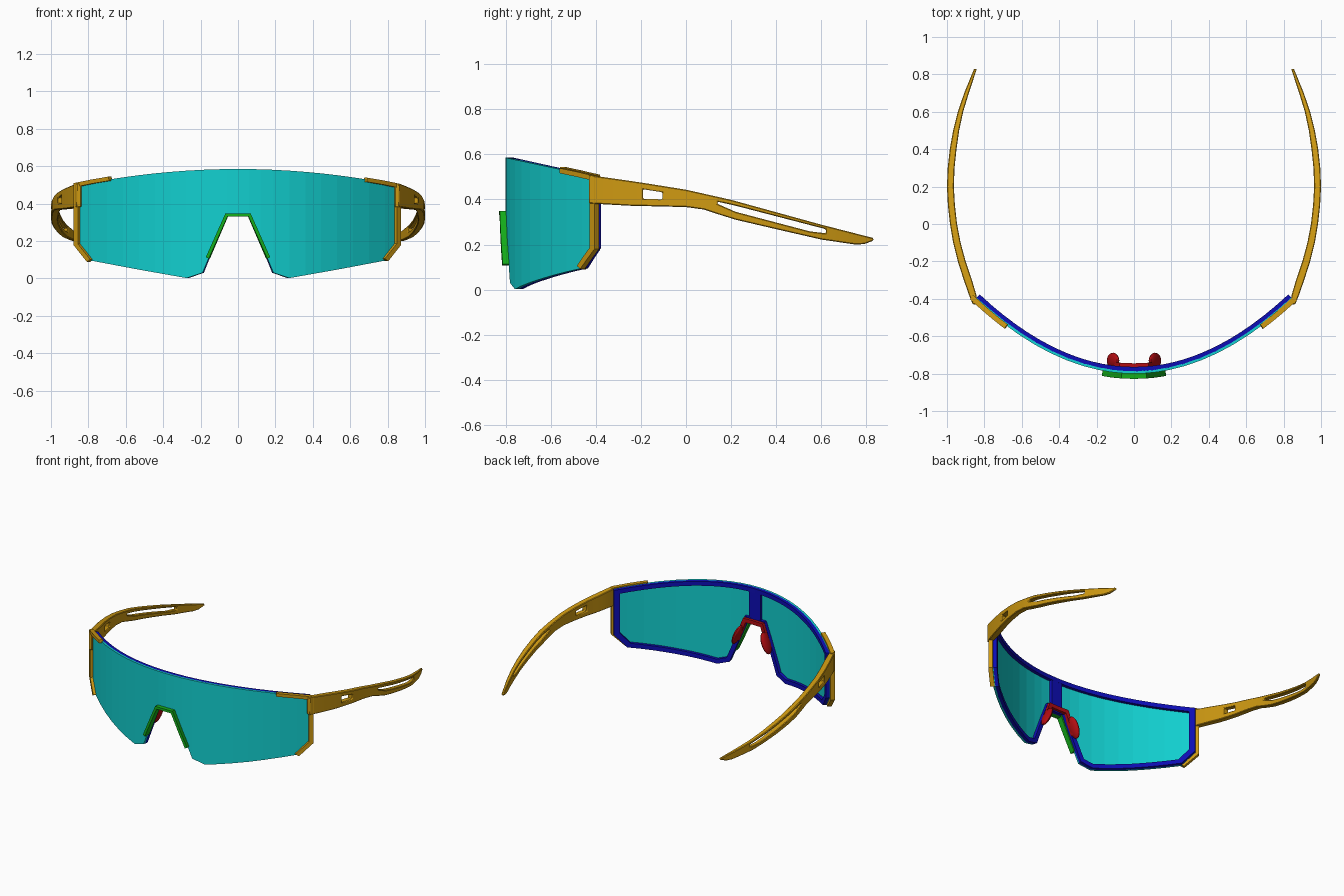
import bpy, bmesh, math
from mathutils import Vector, Matrix

cube = bpy.data.objects.get("Cube")
if cube:
    bpy.data.objects.remove(cube)


def material(name, r, g, b):
    m = bpy.data.materials.new(name)
    m.use_nodes = True
    m.diffuse_color = (r, g, b, 1)
    m.node_tree.nodes["Principled BSDF"].inputs["Base Color"].default_value = (r, g, b, 1)
    return m


CYAN = material("cyan_lens", 0.006, 0.63, 0.63)
BLUE = material("blue_rim", 0.004, 0.004, 0.46)
GOLD = material("gold_frame", 0.62, 0.32, 0.006)
GREEN = material("green_trim", 0.007, 0.42, 0.01)
RED = material("red_pads", 0.45, 0.004, 0.006)


def finish(name, bm, mat, smooth=False):
    bmesh.ops.recalc_face_normals(bm, faces=bm.faces)
    mesh = bpy.data.meshes.new(name)
    bm.to_mesh(mesh)
    bm.free()
    mesh.materials.append(mat)
    ob = bpy.data.objects.new(name, mesh)
    bpy.context.collection.objects.link(ob)
    if smooth:
        bpy.ops.object.select_all(action="DESELECT")
        ob.select_set(True)
        bpy.context.view_layer.objects.active = ob
        bpy.ops.object.shade_smooth_by_angle(angle=math.radians(30))
    return ob


def shell(name, front, back, faces, mat, smooth=False):
    """Closed slab between two matching sheets of points."""
    n = len(front)
    bm = bmesh.new()
    vs = [bm.verts.new(p) for p in front + back]
    edges = {(f[i - 1], f[i]) for f in faces for i in range(len(f))}
    quads = [(b, a, a + n, b + n) for a, b in edges if (b, a) not in edges]
    for f in faces + [[i + n for i in reversed(f)] for f in faces] + quads:
        bm.faces.new([vs[i] for i in f])
    loose = [v for v in bm.verts if not v.link_faces]
    bmesh.ops.delete(bm, geom=loose, context="VERTS")
    return finish(name, bm, mat, smooth)


def lerp(table, t):
    for (a, p), (b, q) in zip(table, table[1:]):
        if t <= b:
            return p + (q - p) * max(0, t - a) / (b - a)
    return table[-1][1]


def place(x, z, d):
    """Point on the curved front, d inward along its normal."""
    s = 1.1 * x
    k = d / math.hypot(1, s)
    return (x - s * k, -0.8 + 0.55 * x * x + k, z)


def dense(path, closed, step=0.07):
    out = []
    ends = path[1:] + path[:1] if closed else path[1:]
    for a, b in zip(path, ends):
        a, b = Vector(a), Vector(b)
        k = max(1, math.ceil((b - a).length / step))
        out += [a.lerp(b, i / k) for i in range(k)]
    return out if closed else out + [Vector(path[-1])]


def band(name, path, lo, hi, d0, d1, mat, closed=False):
    """Strip along a path on the front; lo and hi are offsets to its left."""
    pts = dense(path, closed)
    n = len(pts)
    sheet = []
    for i, p in enumerate(pts):
        prev = pts[i - 1] if closed or i else None
        nxt = pts[(i + 1) % n] if closed or i < n - 1 else None
        t1 = (p - prev).normalized() if prev else (nxt - p).normalized()
        t2 = (nxt - p).normalized() if nxt else t1
        side = Vector((-t1.y - t2.y, t1.x + t2.x)) / (1 + t1.dot(t2))
        sheet += [p + side * lo, p + side * hi]
    faces = []
    for i in range(n if closed else n - 1):
        j = (i + 1) % n
        faces.append([2 * i, 2 * j, 2 * j + 1, 2 * i + 1])
    return shell(name, [place(*p, d0) for p in sheet],
                 [place(*p, d1) for p in sheet], faces, mat)


def top_z(x):
    return 0.585 - 0.118 * x * x


# Lens: vertical columns between the arched top and the notched bottom
bottom = [(0, 0.343), (0.06, 0.343), (0.19, 0.03), (0.275, 0.002),
          (0.53, 0.047), (0.785, 0.095), (0.85, 0.185)]
half = sorted({x for x, z in bottom} | {0.12, 0.36, 0.445, 0.615, 0.7})
xs = [-x for x in reversed(half[1:])] + half
sheet = [(x, z) for x in xs for z in (lerp(bottom, abs(x)), top_z(x))]
faces = [[2 * i, 2 * i + 2, 2 * i + 3, 2 * i + 1] for i in range(len(xs) - 1)]
shell("lens", [place(*p, 0) for p in sheet], [place(*p, 0.014) for p in sheet],
      faces, CYAN)

# Inner rim around the lens, with the centre strip
right = [(x, top_z(x)) for x in half] + bottom[:0:-1]
left = [(-x, z) for x, z in reversed(right) if x > 0]
outline = right + [(0, 0.343)] + left
band("inner_rim", outline, -0.03, 0.0, 0.012, 0.036, BLUE, closed=True)
band("centre_strip", [(0, 0.33), (0, 0.58)], -0.045, 0.045, 0.012, 0.035, BLUE)

# Nose trim on the front of the notch
notch = [(-0.16, 0.11), (-0.06, 0.34), (0.06, 0.34), (0.16, 0.11)]
band("nose_trim", notch, -0.009, 0.008, -0.028, 0.014, GREEN)

# Nose bridge and pads behind the notch
saddle = [(-0.125, 0.2), (-0.066, 0.345), (0.066, 0.345), (0.125, 0.2)]
band("nose_bridge", saddle, -0.006, 0.022, 0.03, 0.055, RED)
for s, side in ((1, "left"), (-1, "right")):
    bm = bmesh.new()
    bmesh.ops.create_uvsphere(bm, u_segments=16, v_segments=10, radius=1)
    tilt = Matrix.Rotation(-s * 0.38, 4, "Y")
    bm.transform(Matrix.Translation((s * 0.112, -0.73, 0.245)) @ tilt
                 @ Matrix.Diagonal((0.02, 0.042, 0.075, 1)))
    finish(side + "_nose_pad", bm, RED, True)

# Temples: a curved sheet of three rows with two open windows
outer_x = [(-0.43, 0.862), (-0.38, 0.882), (-0.3, 0.91), (-0.2, 0.942), (-0.1, 0.967),
           (0, 0.984), (0.1, 0.995), (0.2, 1.0), (0.3, 0.996), (0.4, 0.985),
           (0.5, 0.967), (0.6, 0.942), (0.7, 0.908), (0.83, 0.855)]
thick = [(-0.43, 0.025), (-0.36, 0.045), (0, 0.038), (0.4, 0.036), (0.7, 0.025), (0.83, 0.015)]
upper = [(-0.43, 0.508), (-0.2, 0.475), (0, 0.443), (0.2, 0.398), (0.6, 0.288), (0.83, 0.229)]
hole_top = [(-0.43, 0.465), (-0.19, 0.445), (-0.105, 0.432), (0.14, 0.39),
            (0.22, 0.372), (0.62, 0.268), (0.83, 0.225)]
hole_low = [(-0.43, 0.41), (-0.19, 0.403), (-0.105, 0.4), (0.14, 0.38),
            (0.22, 0.345), (0.55, 0.258), (0.62, 0.25), (0.83, 0.221)]
lower = [(-0.43, 0.382), (-0.25, 0.372), (0, 0.366), (0.08, 0.355), (0.14, 0.335),
         (0.22, 0.31), (0.4, 0.268), (0.6, 0.222), (0.75, 0.2), (0.79, 0.202), (0.83, 0.217)]
rows = (lower, hole_low, hole_top, upper)
ys = sorted({y for t in rows + (outer_x,) for y, v in t})
for s, side in ((1, "left"), (-1, "right")):
    front, back, faces = [], [], []
    for y in ys:
        for r in rows:
            x, z = lerp(outer_x, y), lerp(r, y)
            front.append((s * x, y, z))
            back.append((s * (x - lerp(thick, y)), y, z))
    for i, y in enumerate(ys[:-1]):
        window = -0.191 < y < -0.106 or 0.139 < y < 0.619
        for r in range(3):
            if not (r == 1 and window):
                a = 4 * i + r
                faces.append([a, a + 4, a + 5, a + 1])
    temple = shell(side + "_temple", front, back, faces, GOLD, True)
    bevel = temple.modifiers.new("soft_edges", "BEVEL")
    bevel.width, bevel.segments = 0.004, 1
    bevel.limit_method, bevel.angle_limit = "ANGLE", math.radians(50)

    # Corner bracket wrapping the outer end of the lens
    bracket = [(s * 0.68, top_z(0.68)), (s * 0.77, top_z(0.77)), (s * 0.852, 0.498),
               (s * 0.852, 0.182), (s * 0.785, 0.097)]
    band(side + "_bracket", bracket, -0.014, 0.008, -0.018, 0.01, GOLD)
